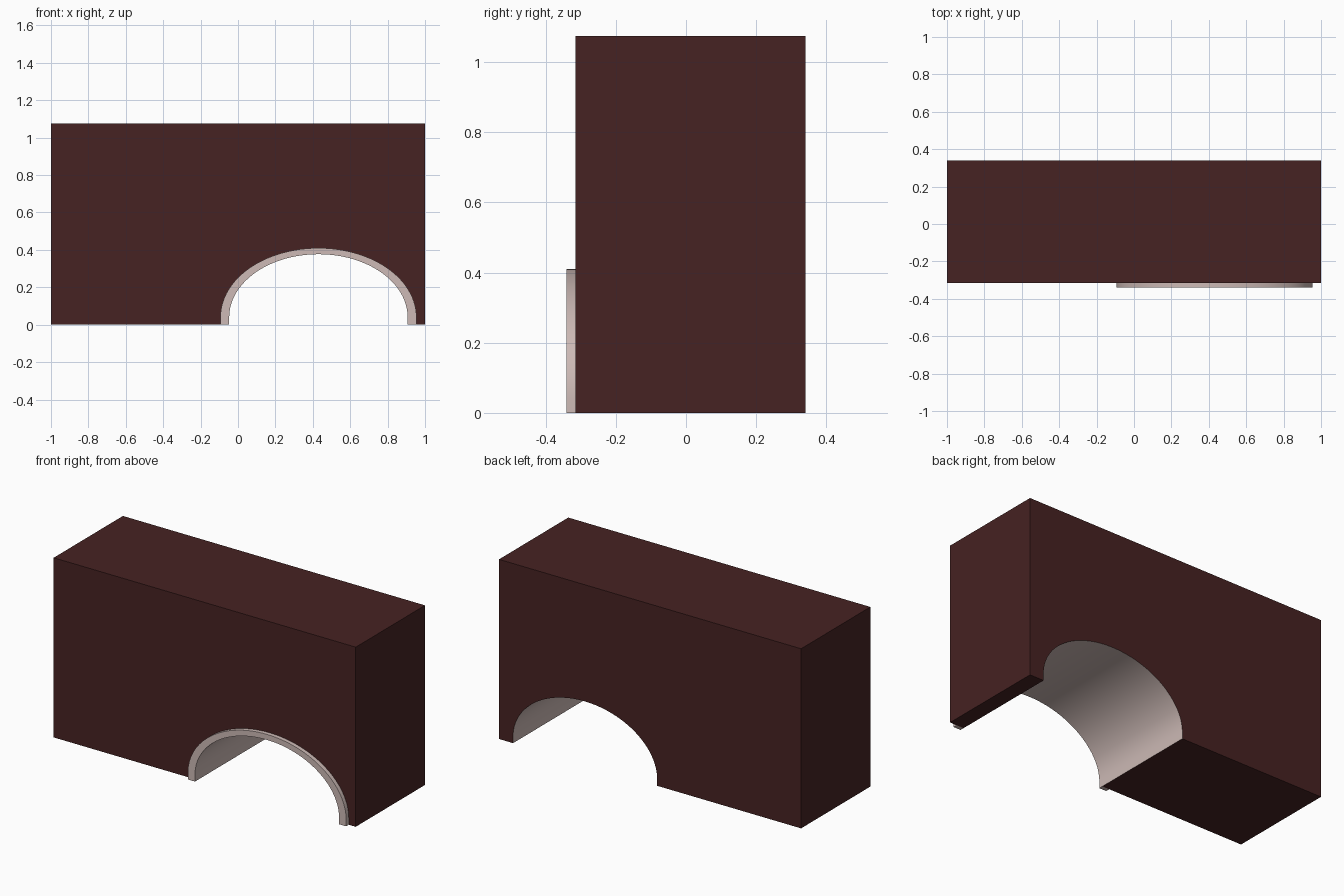
import bpy, bmesh, math

if "Cube" in bpy.data.objects:
    bpy.data.objects.remove(bpy.data.objects["Cube"])

def material(name, rgb):
    m = bpy.data.materials.new(name)
    m.diffuse_color = (*rgb, 1)
    m.use_nodes = True
    m.node_tree.nodes["Principled BSDF"].inputs["Base Color"].default_value = m.diffuse_color
    return m

brown = material("dark brown", (0.061, 0.016, 0.016))
stone = material("pale stone", (0.61, 0.49, 0.465))

CX, SPRING, STEPS = 0.43, 0.04, 64
FRONT, BACK, TRIM = -0.315, 0.34, -0.34

def arch(rx, top):
    """Arch outline from left foot to right foot: short legs and a half ellipse."""
    pts = [(CX - rx, 0)]
    for i in range(STEPS + 1):
        a = math.pi * (1 - i / STEPS)
        pts.append((CX + rx * math.cos(a), SPRING + (top - SPRING) * math.sin(a)))
    return pts + [(CX + rx, 0)]

def extrude_profile(name, profile, y0, y1, mats, rule=None):
    bm = bmesh.new()
    face = bm.faces.new([bm.verts.new((x, y0, z)) for x, z in profile])
    res = bmesh.ops.extrude_face_region(bm, geom=[face], use_keep_orig=True)
    for v in res["geom"]:
        if isinstance(v, bmesh.types.BMVert):
            v.co.y = y1
    bmesh.ops.recalc_face_normals(bm, faces=bm.faces)
    if rule:
        for f in bm.faces:
            f.material_index = rule(f)
    me = bpy.data.meshes.new(name)
    bm.to_mesh(me)
    bm.free()
    for m in mats:
        me.materials.append(m)
    ob = bpy.data.objects.new(name, me)
    bpy.context.collection.objects.link(ob)
    bpy.ops.object.select_all(action='DESELECT')
    ob.select_set(True)
    bpy.context.view_layer.objects.active = ob
    bpy.ops.object.shade_smooth_by_angle(angle=math.radians(30))
    return ob

inner = arch(0.477, 0.377)
outer = arch(0.524, 0.41)

# Tunnel walls are the sideways faces within the opening
def tunnel(f):
    c = f.calc_center_median()
    inside = abs(c.x - CX) < 0.48 and c.z < 0.4 and abs(f.normal.y) < 0.5
    return int(inside and c.z > 0.001)

# Block with the arched tunnel through it
extrude_profile("wall_block", [(-1, 1.075), (-1, 0)] + inner + [(1, 0), (1, 1.075)],
                FRONT, BACK, [brown, stone], tunnel)

# Raised trim around the front opening
extrude_profile("arch_trim", outer + inner[::-1], TRIM, FRONT, [stone])
